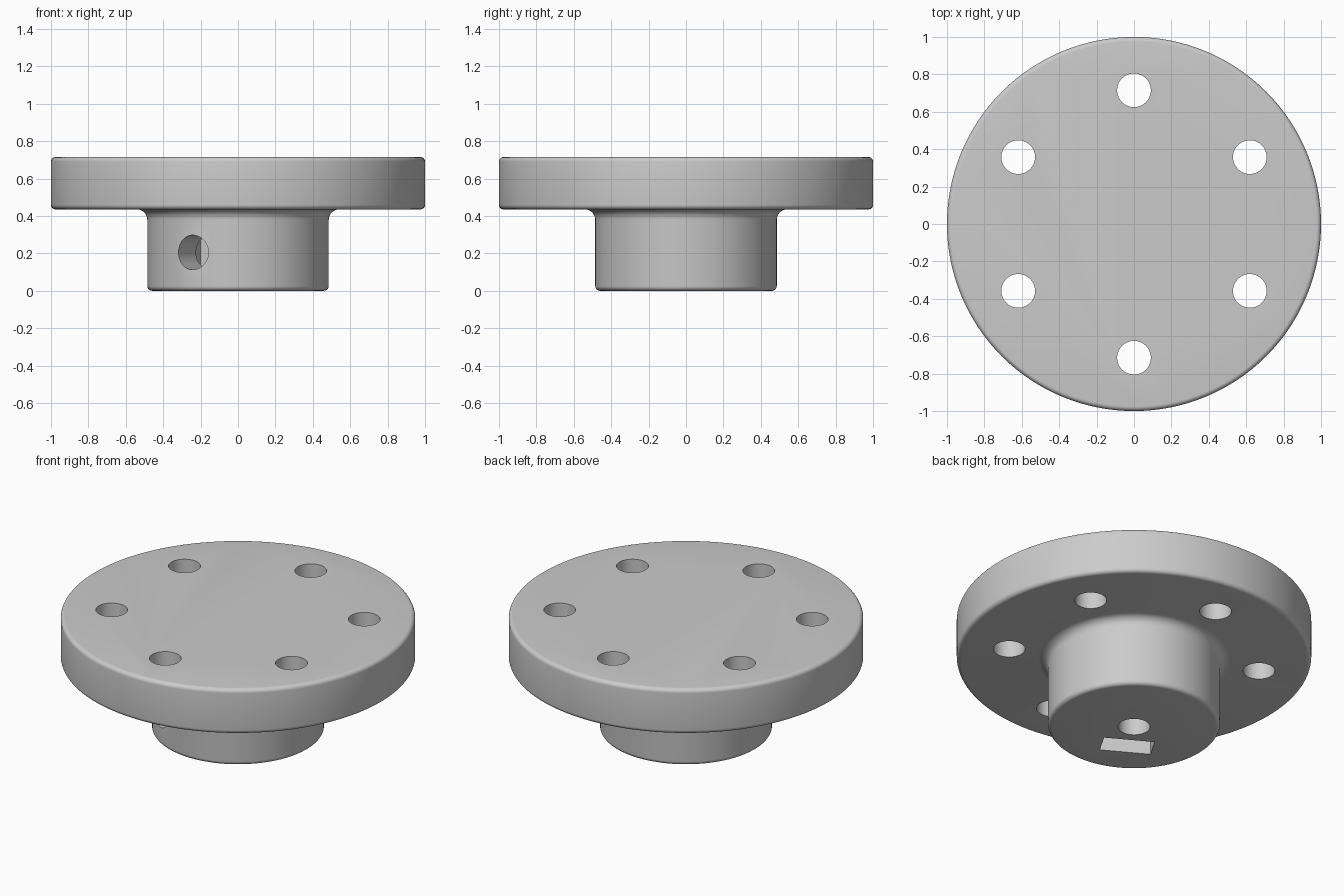
import bpy, bmesh, math
from mathutils import Matrix, Vector

cube = bpy.data.objects.get("Cube")
if cube:
    bpy.data.objects.remove(cube, do_unlink=True)

FLANGE_R, HUB_R = 1.0, 0.485
FLANGE_Z, TOP = 0.435, 0.715
EDGE, FILLET = 0.025, 0.055
BOLT_CIRCLE, HOLE_R = 0.715, 0.09
SCREW_Z = 0.205
SCREW_DIR = math.radians(240)

grey = bpy.data.materials.new("light_grey")
grey.use_nodes = True
grey.diffuse_color = (0.6, 0.6, 0.6, 1)
grey.node_tree.nodes["Principled BSDF"].inputs["Base Color"].default_value = (0.6, 0.6, 0.6, 1)


def add_object(name, bm):
    bmesh.ops.recalc_face_normals(bm, faces=bm.faces)
    mesh = bpy.data.meshes.new(name)
    bm.to_mesh(mesh)
    bm.free()
    mesh.materials.append(grey)
    obj = bpy.data.objects.new(name, mesh)
    bpy.context.collection.objects.link(obj)
    return obj


def arc(cx, cz, r, start, end, steps=6):
    """Quarter-round points in the x-z profile plane."""
    angles = [math.radians(start + (end - start) * i / steps) for i in range(steps + 1)]
    return [(cx + r * math.cos(a), cz + r * math.sin(a)) for a in angles]


def cylinder(name, radius, matrix, depth):
    bm = bmesh.new()
    bmesh.ops.create_cone(bm, cap_ends=True, segments=64, radius1=radius,
                          radius2=radius, depth=depth, matrix=matrix)
    return add_object(name, bm)


# Flange and hub: one rounded profile turned about z
profile = [(0, 0)]
profile += arc(HUB_R - EDGE, EDGE, EDGE, -90, 0)
profile += arc(HUB_R + FILLET, FLANGE_Z - FILLET, FILLET, 180, 90)
profile += arc(FLANGE_R - EDGE, FLANGE_Z + EDGE, EDGE, -90, 0)
profile += arc(FLANGE_R - EDGE, TOP - EDGE, EDGE, 0, 90)
profile += [(0, TOP)]
bm = bmesh.new()
verts = [bm.verts.new((x, 0, z)) for x, z in profile]
edges = [bm.edges.new(pair) for pair in zip(verts, verts[1:])]
bmesh.ops.spin(bm, geom=verts + edges, cent=(0, 0, 0), axis=(0, 0, 1),
               angle=math.tau, steps=128, use_duplicate=False)
bmesh.ops.remove_doubles(bm, verts=bm.verts, dist=1e-4)
# Merge the flat end fans into single discs
for z in (0, TOP):
    fan = [f for f in bm.faces if all(abs(v.co.z - z) < 1e-4 for v in f.verts)]
    bmesh.ops.dissolve_faces(bm, faces=fan, use_verts=True)
flange = add_object("flange_hub", bm)

cutters = []

# Ring of six bolt holes
for i in range(6):
    a = math.radians(30 + 60 * i)
    pos = Vector((BOLT_CIRCLE * math.cos(a), BOLT_CIRCLE * math.sin(a), TOP / 2))
    cutters.append(cylinder("bolt_hole", HOLE_R, Matrix.Translation(pos), 2))

# Blind shaft bore from below
cutters.append(cylinder("shaft_bore", HOLE_R, Matrix.Translation((0, 0, 0.2)), 0.8))

# Radial set-screw hole
turn = Matrix.Rotation(SCREW_DIR, 4, "Z")
screw = turn @ Matrix.Translation((0.33, 0, SCREW_Z)) @ Matrix.Rotation(math.pi / 2, 4, "Y")
cutters.append(cylinder("screw_hole", 0.0925, screw, 0.6))

# Captive-nut slot open at the bottom
bm = bmesh.new()
bmesh.ops.create_cube(bm, size=1, matrix=turn @ Matrix.Translation((0.219, 0, 0.125))
                      @ Matrix.Diagonal((0.14, 0.29, 0.45, 1)))
cutters.append(add_object("nut_slot", bm))

for cutter in cutters:
    cutter.hide_render = True
    mod = flange.modifiers.new(cutter.name, "BOOLEAN")
    mod.operation = "DIFFERENCE"
    mod.solver = "EXACT"
    mod.object = cutter

# Bake the cuts and drop the cutters
graph = bpy.context.evaluated_depsgraph_get()
baked = bpy.data.meshes.new_from_object(flange.evaluated_get(graph))
flange.modifiers.clear()
flange.data = baked
for cutter in cutters:
    bpy.data.objects.remove(cutter, do_unlink=True)
baked.materials.clear()
baked.materials.append(grey)
for poly in baked.polygons:
    poly.material_index = 0

bpy.ops.object.select_all(action="DESELECT")
flange.select_set(True)
bpy.context.view_layer.objects.active = flange
bpy.ops.object.shade_smooth_by_angle(angle=math.radians(30))
